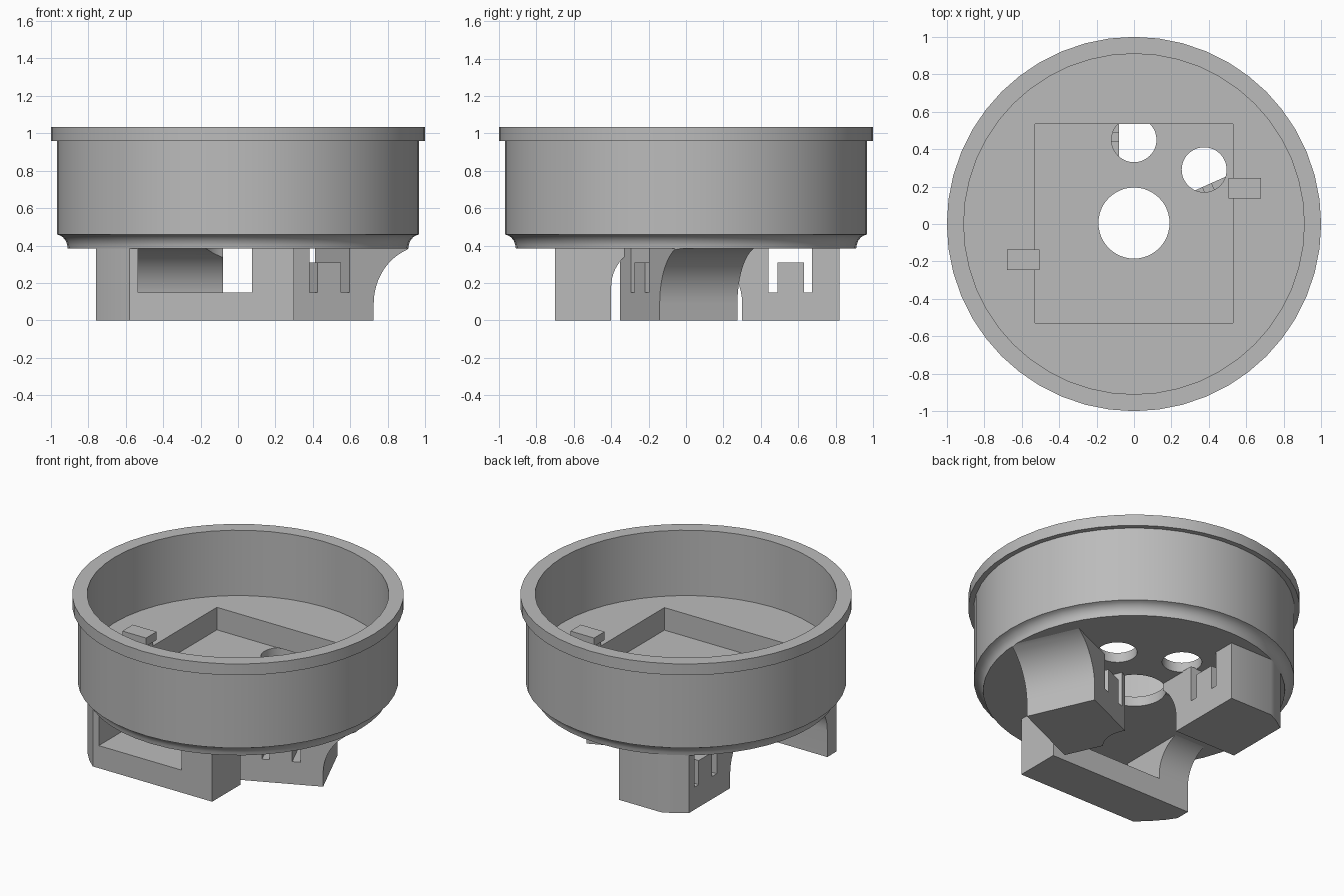
import bpy, bmesh
from math import sin, cos, asin, radians
from mathutils import Matrix

cube = bpy.data.objects.get("Cube")
if cube:
    bpy.data.objects.remove(cube, do_unlink=True)

grey = bpy.data.materials.new("plain grey")
grey.use_nodes = True
grey.diffuse_color = (0.5, 0.5, 0.5, 1)
grey.node_tree.nodes["Principled BSDF"].inputs["Base Color"].default_value = (0.5, 0.5, 0.5, 1)

SIDES = 48
PLATE = 0.385      # underside of the bowl
FLOOR = 0.60       # inner floor
BODY_R = 0.91      # inner radius, also the outline of the feet


def finish(name, bm):
    bmesh.ops.recalc_face_normals(bm, faces=bm.faces)
    mesh = bpy.data.meshes.new(name)
    bm.to_mesh(mesh)
    bm.free()
    mesh.materials.append(grey)
    obj = bpy.data.objects.new(name, mesh)
    bpy.context.collection.objects.link(obj)
    return obj


def box(name, x, y, z):
    bm = bmesh.new()
    bmesh.ops.create_cube(bm, size=1)
    for v in bm.verts:
        for i, (lo, hi) in enumerate((x, y, z)):
            v.co[i] = hi if v.co[i] > 0 else lo
    return finish(name, bm)


def cylinder(name, x, y, r, z0, z1):
    bm = bmesh.new()
    bmesh.ops.create_cone(bm, cap_ends=True, segments=SIDES, radius1=r, radius2=r,
                          depth=z1 - z0, matrix=Matrix.Translation((x, y, (z0 + z1) / 2)))
    return finish(name, bm)


def lathe(name, profile):
    bm = bmesh.new()
    verts = [bm.verts.new((r, 0, z)) for r, z in profile]
    edges = [bm.edges.new(pair) for pair in zip(verts, verts[1:])]
    bmesh.ops.spin(bm, geom=verts + edges, cent=(0, 0, 0), axis=(0, 0, 1),
                   angle=radians(360), steps=SIDES, use_duplicate=False)
    bmesh.ops.remove_doubles(bm, verts=bm.verts, dist=0.0005)
    return finish(name, bm)


def select(obj):
    bpy.ops.object.select_all(action='DESELECT')
    obj.select_set(True)
    bpy.context.view_layer.objects.active = obj


def cut(obj, tool, operation='DIFFERENCE'):
    tool.hide_render = True
    select(obj)
    mod = obj.modifiers.new("cut", 'BOOLEAN')
    mod.operation, mod.solver, mod.object = operation, 'EXACT', tool
    bpy.ops.object.modifier_apply(modifier=mod.name)
    bpy.data.objects.remove(tool, do_unlink=True)


def foot(name, origin, angle, length, width, zc, radius, top_cut=()):
    """Side profile with one flared end, extruded sideways and turned into place."""
    top = PLATE + 0.005
    sweep = asin((top - zc) / radius)
    arc = [sweep * i / 12 for i in range(13)]
    outline = [(length, 0), (0, 0)]
    outline += [(-radius * (1 - cos(a)), zc + radius * sin(a)) for a in arc]
    outline += list(top_cut) + [(length, top)]
    bm = bmesh.new()
    face = bm.faces.new([bm.verts.new((u, 0, z)) for u, z in outline])
    new = bmesh.ops.extrude_face_region(bm, geom=[face])["geom"]
    bmesh.ops.translate(bm, vec=(0, width, 0),
                        verts=[v for v in new if isinstance(v, bmesh.types.BMVert)])
    bm.transform(Matrix.Translation((*origin, 0)) @ Matrix.Rotation(radians(angle), 4, 'Z'))
    obj = finish(name, bm)
    cut(obj, cylinder("outline_tool", 0, 0, BODY_R, -0.1, 0.5), 'INTERSECT')
    cut(obj, cylinder("bore_tool", 0, 0.005, 0.19, -0.2, 0.6))
    return obj


# Bowl with rim lip and a coved lower edge
bowl = lathe("bowl", [
    (0, PLATE), (BODY_R, PLATE), (0.913, 0.405), (0.92, 0.425), (0.935, 0.444),
    (0.952, 0.455), (0.967, 0.46), (0.967, 0.96), (1, 0.96), (1, 1.035),
    (BODY_R, 1.035), (BODY_R, FLOOR), (0, FLOOR)])

# Square recess, then holes through the thin plate below it
cut(bowl, box("recess_tool", (-0.53, 0.53), (-0.53, 0.535), (0.45, 0.8)))
for x, y, r in ((0, 0.005, 0.19), (0, 0.45, 0.12), (0.375, 0.29, 0.12)):
    cut(bowl, cylinder("hole_tool", x, y, r, 0.3, 0.452))

# Hooked clips on the floor, on opposite sides of the recess
for side, name in ((1, "left_clip"), (-1, "right_clip")):
    def span(a, b):
        return tuple(sorted((side * a, side * b)))
    clip = box(name, span(0.505, 0.68), span(0.135, 0.245), (FLOOR - 0.005, 0.70))
    cut(clip, box("clip_tool", span(0.4, 0.53), span(0, 0.4), (0.5, 0.645)))

# Two notched feet of the same shape
notches = [(0.14, 0.39), (0.14, 0.15), (0.19, 0.15), (0.19, 0.31),
           (0.33, 0.31), (0.33, 0.15), (0.375, 0.15), (0.375, 0.39)]
back = foot("back_foot", (-0.08, 0.30), 90, 0.52, 0.455, 0.09, 0.31, notches)
side_foot = foot("left_foot", (0.54, 0.275), 204, 0.52, 0.455, 0.09, 0.31, notches)

# Wide front foot with a window
front = foot("front_foot", (-0.76, -0.40), -90, 0.30, 1.06, 0.18, 0.215)
cut(front, box("window_tool", (-0.535, 0.075), (-1, 0.3), (0.15, 0.6)))

for obj in (bowl, back, side_foot, front):
    select(obj)
    bpy.ops.object.shade_smooth_by_angle(angle=radians(30))
